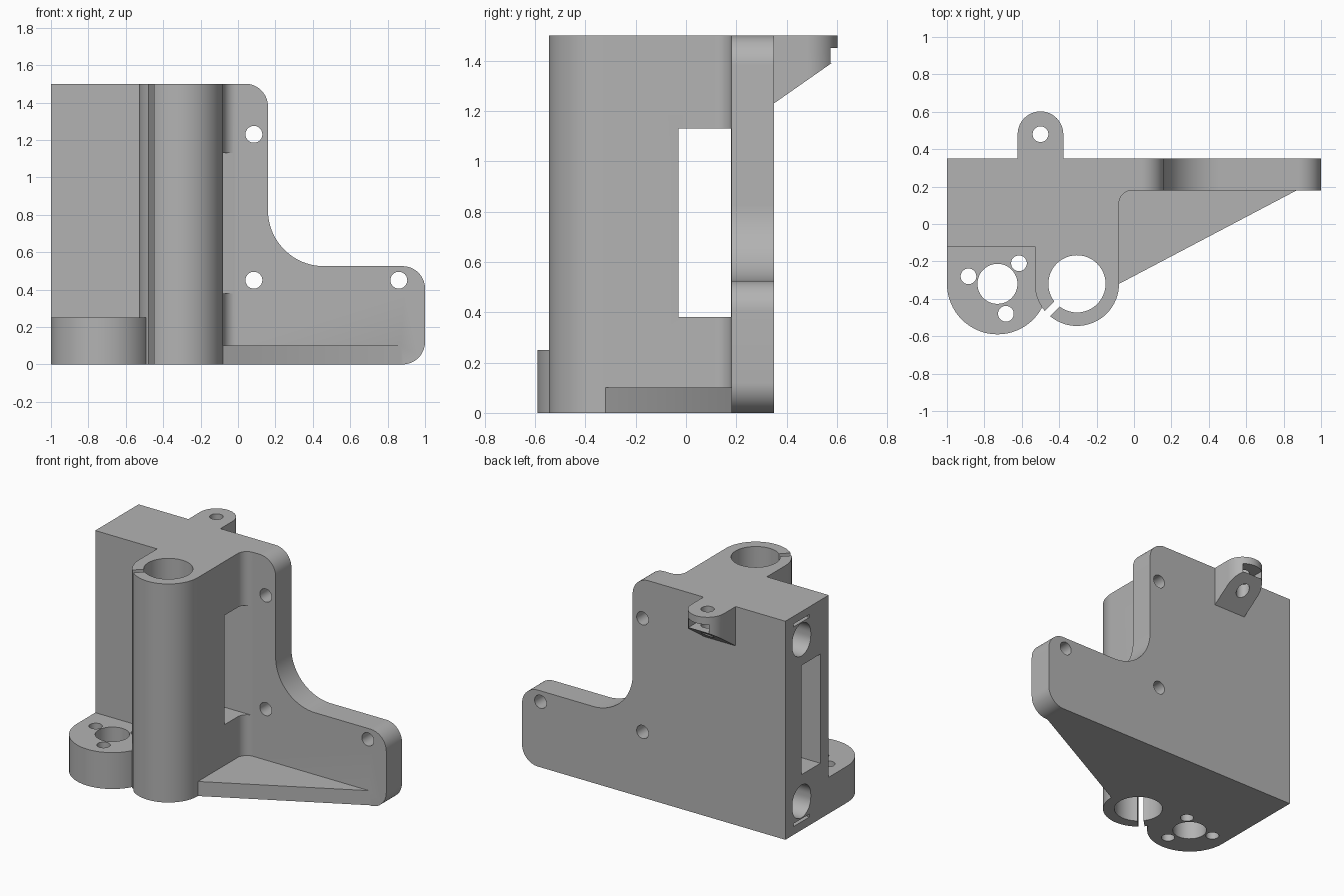
import bpy
import bmesh
from math import cos, sin, radians

default = bpy.data.objects.get("Cube")
if default:
    bpy.data.objects.remove(default, do_unlink=True)

grey = bpy.data.materials.new("plain grey")
grey.use_nodes = True
grey.diffuse_color = (0.45, 0.45, 0.45, 1)
grey.node_tree.nodes["Principled BSDF"].inputs["Base Color"].default_value = grey.diffuse_color


def arc(u, v, r, start, end, steps=16):
    """Points on an arc, angles in degrees."""
    angles = [radians(start + (end - start) * i / steps) for i in range(steps + 1)]
    return [(u + r * cos(a), v + r * sin(a)) for a in angles]


def circle(u, v, r):
    return arc(u, v, r, 0, 360, 48)[:-1]


def rect(u0, u1, v0, v1):
    return [(u0, v0), (u1, v0), (u1, v1), (u0, v1)]


def prism(name, outline, axis, low, high):
    """Extrude a closed outline along an axis from low to high."""
    place = {"X": lambda u, v, w: (w, u, v),
             "Y": lambda u, v, w: (u, w, v),
             "Z": lambda u, v, w: (u, v, w)}[axis]
    bm = bmesh.new()
    bottom = [bm.verts.new(place(u, v, low)) for u, v in outline]
    top = [bm.verts.new(place(u, v, high)) for u, v in outline]
    bm.faces.new(bottom)
    bm.faces.new(top)
    n = len(outline)
    for i in range(n):
        j = (i + 1) % n
        bm.faces.new((bottom[i], bottom[j], top[j], top[i]))
    bmesh.ops.recalc_face_normals(bm, faces=bm.faces)
    mesh = bpy.data.meshes.new(name)
    bm.to_mesh(mesh)
    bm.free()
    mesh.materials.append(grey)
    obj = bpy.data.objects.new(name, mesh)
    bpy.context.collection.objects.link(obj)
    return obj


def combine(target, other, operation):
    """Apply a boolean with another object, then remove that object."""
    mod = target.modifiers.new(operation.lower(), "BOOLEAN")
    mod.operation = operation
    mod.solver = "EXACT"
    mod.object = other
    bpy.context.view_layer.objects.active = target
    bpy.ops.object.modifier_apply(modifier=mod.name)
    bpy.data.objects.remove(other, do_unlink=True)


def cut(target, outline, axis, low, high):
    combine(target, prism("cutter", outline, axis, low, high), "DIFFERENCE")


BACK, FACE, TOP = 0.35, 0.18, 1.5
ROD_X, ROD_Y = -0.305, -0.32
NUT_X = -0.73

# Stepped back plate with rounded corners
bracket = prism("bracket", [(-1, 0)] + arc(0.88, 0.12, 0.12, -90, 0)
                + arc(0.88, 0.405, 0.12, 0, 90)
                + arc(0.46, 0.825, 0.3, 270, 180, 24)
                + arc(0.04, 1.38, 0.12, 0, 90) + [(-1, TOP)], "Y", FACE, BACK)

# Main block and bearing column, filleted into the plate
block = prism("block_and_column", [(-1, -0.12), (-0.53, -0.12)]
              + arc(ROD_X, ROD_Y, 0.225, 180, 360, 32)
              + arc(-0.01, FACE - 0.07, 0.07, 180, 90)
              + [(-0.01, 0.22), (-1, 0.22)], "Z", 0, TOP)

# Triangular foot rib
rib = prism("foot_rib", [(-0.2, -0.32), (-0.08, -0.32), (0.87, FACE),
                         (0.87, 0.22), (-0.2, 0.22)], "Z", 0, 0.1)

# Round nut flange
flange = prism("nut_flange", [(-1, 0)] + arc(NUT_X, ROD_Y, 0.27, 180, 360, 32)
               + [(-0.46, 0)], "Z", 0, 0.25)

# Rear lug with sloped underside, nut slot and screw hole
lug = prism("rear_lug", [(-0.622, 0.3), (-0.378, 0.3)]
            + arc(-0.5, 0.48, 0.122, 0, 180, 32), "Z", 1.15, TOP)
cut(lug, [(BACK, 1.0), (BACK, 1.23), (0.7, 1.475), (0.7, 1.0)], "X", -0.8, -0.2)
cut(lug, rect(-0.577, -0.423, 0.4, 0.7), "Z", 1.39, 1.45)
cut(lug, circle(-0.5, 0.48, 0.042), "Z", 1, 1.6)

for part in (block, rib, flange, lug):
    combine(bracket, part, "UNION")

# Bearing bore and its clamping slit
cut(bracket, circle(ROD_X, ROD_Y, 0.153), "Z", -0.1, 1.6)
slit = []
for along, side in ((0.1, -1), (0.3, -1), (0.3, 1), (0.1, 1)):
    a = radians(225)
    across = side * 0.02
    slit.append((ROD_X + along * cos(a) - across * sin(a),
                 ROD_Y + along * sin(a) + across * cos(a)))
cut(bracket, slit, "Z", -0.1, 1.6)

# Nut bore and the three screw holes around it
for x, y, r in ((NUT_X, ROD_Y, 0.107), (-0.885, -0.28, 0.042),
                (-0.615, -0.21, 0.042), (-0.685, -0.48, 0.042)):
    cut(bracket, circle(x, y, r), "Z", -0.1, 0.3)

# Belt window through the block
cut(bracket, rect(-0.03, FACE - 0.002, 0.38, 1.13), "X", -1.1, 0.02)

# Blind rod sockets with relief slots, mirrored about the window
for side in (-1, 1):
    z = 0.752 + side * 0.555
    cut(bracket, arc(0.175, z + 0.012, 0.1, 0, 180, 24)
        + arc(0.175, z - 0.012, 0.1, 180, 360, 24), "X", -1.1, -0.2)
    slot = z + side * 0.13
    cut(bracket, rect(0.09, 0.26, slot - 0.01, slot + 0.01), "X", -1.1, -0.2)

# Mounting holes in the plate
for x, z in ((0.085, 1.23), (0.085, 0.45), (0.86, 0.45)):
    cut(bracket, circle(x, z, 0.045), "Y", 0, 0.5)

bpy.ops.object.select_all(action="DESELECT")
bracket.select_set(True)
bpy.context.view_layer.objects.active = bracket
bpy.ops.object.shade_smooth_by_angle(angle=radians(30))
